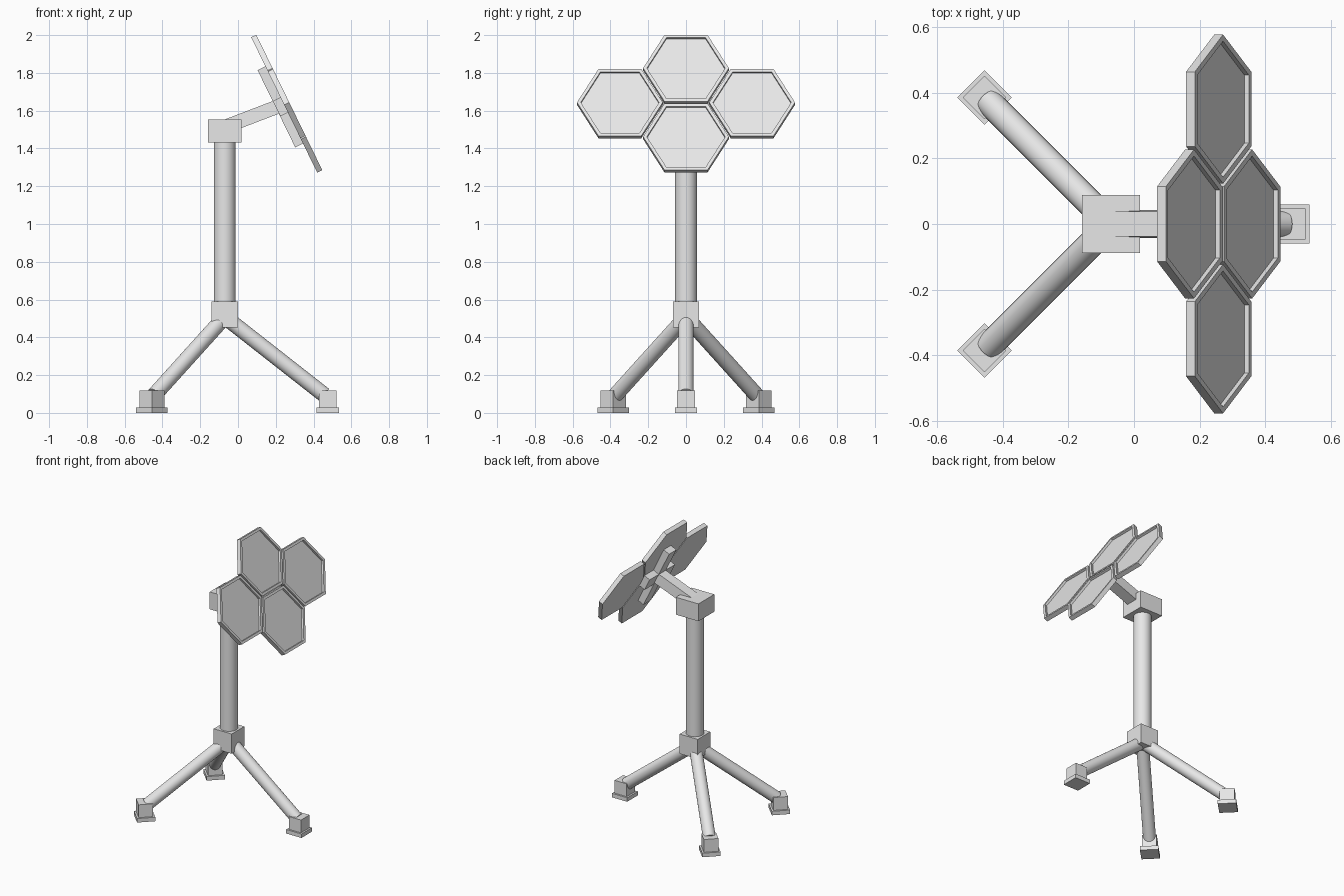
import bpy
import bmesh
from math import radians, sin, cos, pi
from mathutils import Matrix, Vector

cube = bpy.data.objects.get("Cube")
if cube:
    bpy.data.objects.remove(cube, do_unlink=True)

# Single light grey finish
grey = bpy.data.materials.new("light_grey")
grey.use_nodes = True
grey.diffuse_color = (0.8, 0.8, 0.8, 1)
for node in grey.node_tree.nodes:
    if node.type == 'BSDF_PRINCIPLED':
        node.inputs["Base Color"].default_value = grey.diffuse_color


def finish(name, bm, matrix, smooth_sides=False):
    bmesh.ops.recalc_face_normals(bm, faces=bm.faces)
    if smooth_sides:
        for f in bm.faces:
            f.smooth = len(f.verts) == 4
    mesh = bpy.data.meshes.new(name)
    bm.to_mesh(mesh)
    bm.free()
    mesh.materials.append(grey)
    obj = bpy.data.objects.new(name, mesh)
    obj.matrix_world = matrix
    bpy.context.collection.objects.link(obj)
    return obj


def box(name, size, matrix, taper=1.0):
    """Box; taper widens the lower side along local x."""
    bm = bmesh.new()
    bmesh.ops.create_cube(bm, size=1)
    for v in bm.verts:
        if v.co.z < 0:
            v.co.x *= taper
        v.co = Vector(a * b for a, b in zip(v.co, size))
    return finish(name, bm, matrix)


def rod(name, start, end, radius):
    start, end = Vector(start), Vector(end)
    axis = end - start
    bm = bmesh.new()
    bmesh.ops.create_cone(bm, cap_ends=True, segments=32, radius1=radius,
                          radius2=radius, depth=axis.length)
    turn = axis.to_track_quat('Z', 'Y').to_matrix().to_4x4()
    return finish(name, bm, Matrix.Translation((start + end) / 2) @ turn, True)


def hex_panel(name, matrix):
    """Hexagonal tray: outer wall, flat rim and recessed face."""
    outer, inner, half, floor = 0.227, 0.207, 0.015, 0.0
    bm = bmesh.new()
    rings = []
    for r, z in ((outer, -half), (outer, half), (inner, half), (inner, floor)):
        rings.append([bm.verts.new((r * cos(i * pi / 3), r * sin(i * pi / 3), z))
                      for i in range(6)])
    for a, b in zip(rings, rings[1:]):
        for i in range(6):
            j = (i + 1) % 6
            bm.faces.new((a[i], a[j], b[j], b[i]))
    bm.faces.new(rings[0])
    bm.faces.new(rings[-1])
    return finish(name, bm, matrix)


T = Matrix.Translation
AXIS_X = -0.07

# Column and its two blocks
box("lower_hub", (0.14, 0.14, 0.138), T((AXIS_X, 0, 0.522)))
rod("post", (AXIS_X, 0, 0.55), (AXIS_X, 0, 1.46), 0.058)
box("upper_block", (0.176, 0.176, 0.122), T((AXIS_X, 0, 1.493)))

# Three legs with feet
for label, angle in (("front", 0), ("left", 135), ("right", 225)):
    spin = Matrix.Rotation(radians(angle), 4, 'Z')
    base = T((AXIS_X, 0, 0)) @ spin
    rod(label + "_leg", base @ Vector((0, 0, 0.508)),
        base @ Vector((0.527, 0, 0.095)), 0.041)
    box(label + "_foot_block", (0.094, 0.094, 0.092), base @ T((0.545, 0, 0.072)))
    box(label + "_foot_plate", (0.118, 0.118, 0.028), base @ T((0.545, 0, 0.014)))

# Tilted frame: local x runs along y, local y up the slope, local z outward
tilt = radians(26)
s, c = sin(tilt), cos(tilt)
panel_frame = Matrix(((0, -s, c, 0.258), (1, 0, 0, 0),
                      (0, c, s, 1.637), (0, 0, 0, 1)))

# Support arm
a, b = Vector((-0.08, 0, 1.51)), Vector((0.225, 0, 1.627))
arm_turn = (b - a).to_track_quat('Y', 'Z').to_matrix().to_4x4()
box("support_arm", (0.075, (b - a).length, 0.074),
    T((a + b) / 2) @ arm_turn, taper=1.14)

# Cross-shaped bracket behind the panels
box("bracket_upright", (0.08, 0.455, 0.047), panel_frame @ T((0, 0, -0.0375)))
box("bracket_crossbar", (0.28, 0.09, 0.046), panel_frame @ T((0, 0, -0.037)))

# Four hexagonal panels
for label, u, v in (("upper", 0, 0.202), ("lower", 0, -0.202),
                    ("left", 0.35, 0), ("right", -0.35, 0)):
    hex_panel(label + "_panel", panel_frame @ T((u, v, 0)))
